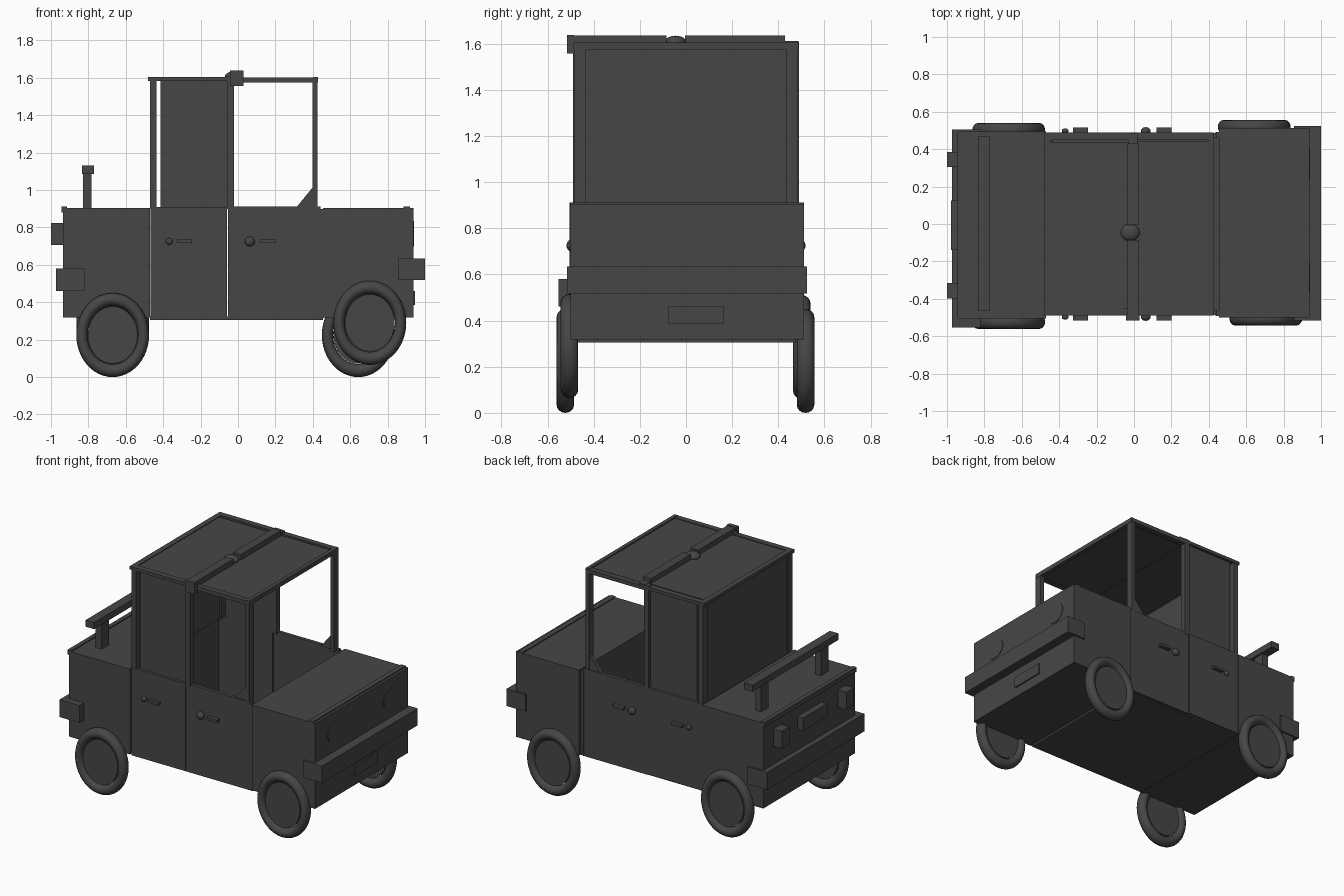
import bpy, bmesh, math

if "Cube" in bpy.data.objects:
    bpy.data.objects.remove(bpy.data.objects["Cube"])


def box(name, x0, x1, y0, y1, z0, z1):
    me = bpy.data.meshes.new(name)
    bm = bmesh.new()
    bmesh.ops.create_cube(bm, size=1)
    for v in bm.verts:
        v.co = ((x0 + x1) / 2 + v.co.x * (x1 - x0),
                (y0 + y1) / 2 + v.co.y * (y1 - y0),
                (z0 + z1) / 2 + v.co.z * (z1 - z0))
    bm.to_mesh(me)
    bm.free()
    ob = bpy.data.objects.new(name, me)
    bpy.context.collection.objects.link(ob)
    return ob


def side_box(name, side, x0, x1, inner, outer, z0, z1):
    y = sorted((side * inner, side * outer))
    return box(name, x0, x1, y[0], y[1], z0, z1)


def ball(name, loc, r, scale=(1, 1, 1)):
    bpy.ops.mesh.primitive_uv_sphere_add(segments=24, ring_count=12, radius=r, location=loc)
    bpy.context.object.name = name
    bpy.context.object.scale = scale
    bpy.ops.object.shade_smooth()


def disc(name, loc, r, depth, rot, scale=(1, 1, 1)):
    bpy.ops.mesh.primitive_cylinder_add(vertices=40, radius=r, depth=depth, location=loc, rotation=rot)
    bpy.context.object.name = name
    bpy.context.object.scale = scale
    bpy.ops.object.shade_smooth_by_angle()


def wheel(name, x, y, z):
    rot = (math.pi / 2, 0, 0)
    bpy.ops.mesh.primitive_torus_add(major_segments=48, minor_segments=16, major_radius=0.19,
                                     minor_radius=0.035, location=(x, y, z), rotation=rot)
    tyre = bpy.context.object
    tyre.name = name + "_tyre"
    tyre.scale = (0.865, 1, 1.08)
    bpy.ops.object.shade_smooth()
    disc(name + "_hub", (x, y, z), 0.153, 0.035, rot, (0.865, 1, 1))


# Front and rear body boxes, cabin floor
box("front_body", 0.455, 0.937, -0.5, 0.512, 0.318, 0.905)
box("rear_body", -0.935, -0.47, -0.505, 0.495, 0.318, 0.905)
box("cabin_floor", -0.47, 0.455, -0.485, 0.475, 0.305, 0.325)
box("hood_lip", 0.885, 0.92, -0.5, 0.512, 0.9, 0.912)
box("tail_lip", -0.945, -0.915, -0.505, 0.495, 0.88, 0.912)

# Bumpers and number plates
box("front_bumper", 0.855, 1.0, -0.515, 0.525, 0.518, 0.635)
box("rear_bumper", -0.972, -0.82, -0.553, 0.505, 0.46, 0.58)
box("front_plate", 0.93, 0.947, -0.075, 0.165, 0.385, 0.46)
box("rear_plate", -0.978, -0.93, -0.14, 0.125, 0.72, 0.81)

# Lights
for y in (-0.285, 0.32):
    disc("headlight", (0.932, y, 0.767), 0.08, 0.018, (0, math.pi / 2, 0), (0.85, 1, 1))
for y in (-0.357, 0.345):
    box("tail_light", -1.0, -0.93, y - 0.041, y + 0.041, 0.705, 0.825)

# Rear wing
box("wing_bar", -0.835, -0.77, -0.465, 0.47, 1.085, 1.13)
for y in (-0.325, 0.325):
    box("wing_post", -0.828, -0.783, y - 0.04, y + 0.04, 0.9, 1.09)

# Cabin sides: doors, pillars, glass, rails, handles
for s in (-1, 1):
    side_box("rear_door", s, -0.468, -0.058, 0.46, 0.49, 0.315, 0.91)
    side_box("front_door", s, -0.054, 0.442, 0.463, 0.487, 0.31, 0.912)
    side_box("door_edge", s, 0.435, 0.46, 0.46, 0.492, 0.315, 0.9)
    side_box("rear_pillar", s, -0.47, -0.435, 0.44, 0.488, 0.9, 1.59)
    side_box("middle_pillar", s, -0.058, -0.022, 0.45, 0.49, 0.9, 1.61)
    side_box("front_pillar", s, 0.398, 0.425, 0.435, 0.485, 0.9, 1.6)
    side_box("rear_side_panel", s, -0.415, -0.06, 0.455, 0.472, 0.9, 1.585)
    side_box("rear_roof_rail", s, -0.482, -0.04, 0.45, 0.49, 1.583, 1.605)
    side_box("front_roof_rail", s, -0.04, 0.425, 0.45, 0.488, 1.575, 1.602)
    for kx, r, hx in ((-0.368, 0.018, -0.287), (0.063, 0.026, 0.16)):
        ball("door_knob", (kx, s * 0.497, 0.725), r, (1, 0.8, 1))
        side_box("door_handle", s, hx - 0.04, hx + 0.04, 0.485, 0.515, 0.717, 0.735)

    # Triangular gusset at the foot of the front pillar
    me = bpy.data.meshes.new("pillar_gusset")
    bm = bmesh.new()
    tri = [bm.verts.new((x, s * 0.455, z)) for x, z in ((0.31, 0.905), (0.42, 0.905), (0.42, 1.04))]
    face = bm.faces.new(tri)
    ext = bmesh.ops.extrude_face_region(bm, geom=[face])
    for v in ext["geom"]:
        if isinstance(v, bmesh.types.BMVert):
            v.co.y += s * 0.025
    bmesh.ops.recalc_face_normals(bm, faces=bm.faces)
    bm.to_mesh(me)
    bm.free()
    bpy.context.collection.objects.link(bpy.data.objects.new("pillar_gusset", me))

# Rear window panel and roof
box("rear_window_panel", -0.462, -0.445, -0.45, 0.445, 0.9, 1.59)
box("rear_roof", -0.45, -0.03, -0.47, 0.435, 1.585, 1.6)
box("front_roof", -0.03, 0.415, -0.47, 0.44, 1.58, 1.597)
box("roof_back_edge", -0.482, -0.445, -0.49, 0.485, 1.583, 1.605)
box("roof_front_edge", 0.4, 0.427, -0.485, 0.485, 1.575, 1.605)

# Roof light bar with central dome
box("light_bar_near", -0.035, 0.025, -0.5, -0.085, 1.595, 1.635)
box("light_bar_far", -0.035, 0.025, -0.005, 0.43, 1.595, 1.635)
box("light_bar_end", -0.042, 0.03, -0.515, -0.485, 1.557, 1.638)
box("light_bar_tail", -0.03, 0.02, 0.43, 0.485, 1.59, 1.612)
ball("beacon", (-0.02, -0.045, 1.608), 0.048, (1.05, 0.95, 0.55))

# Wheels
wheel("rear_near", -0.67, -0.523, 0.225)
wheel("front_near", 0.705, -0.505, 0.29)
wheel("rear_far", -0.67, 0.502, 0.285)
wheel("front_far", 0.643, 0.518, 0.225)

# Dark charcoal finish on every part
dark = bpy.data.materials.new("charcoal")
dark.diffuse_color = (0.062, 0.062, 0.062, 1)
dark.use_nodes = True
dark.node_tree.nodes["Principled BSDF"].inputs["Base Color"].default_value = dark.diffuse_color
for ob in bpy.context.scene.objects:
    ob.data.materials.append(dark)
